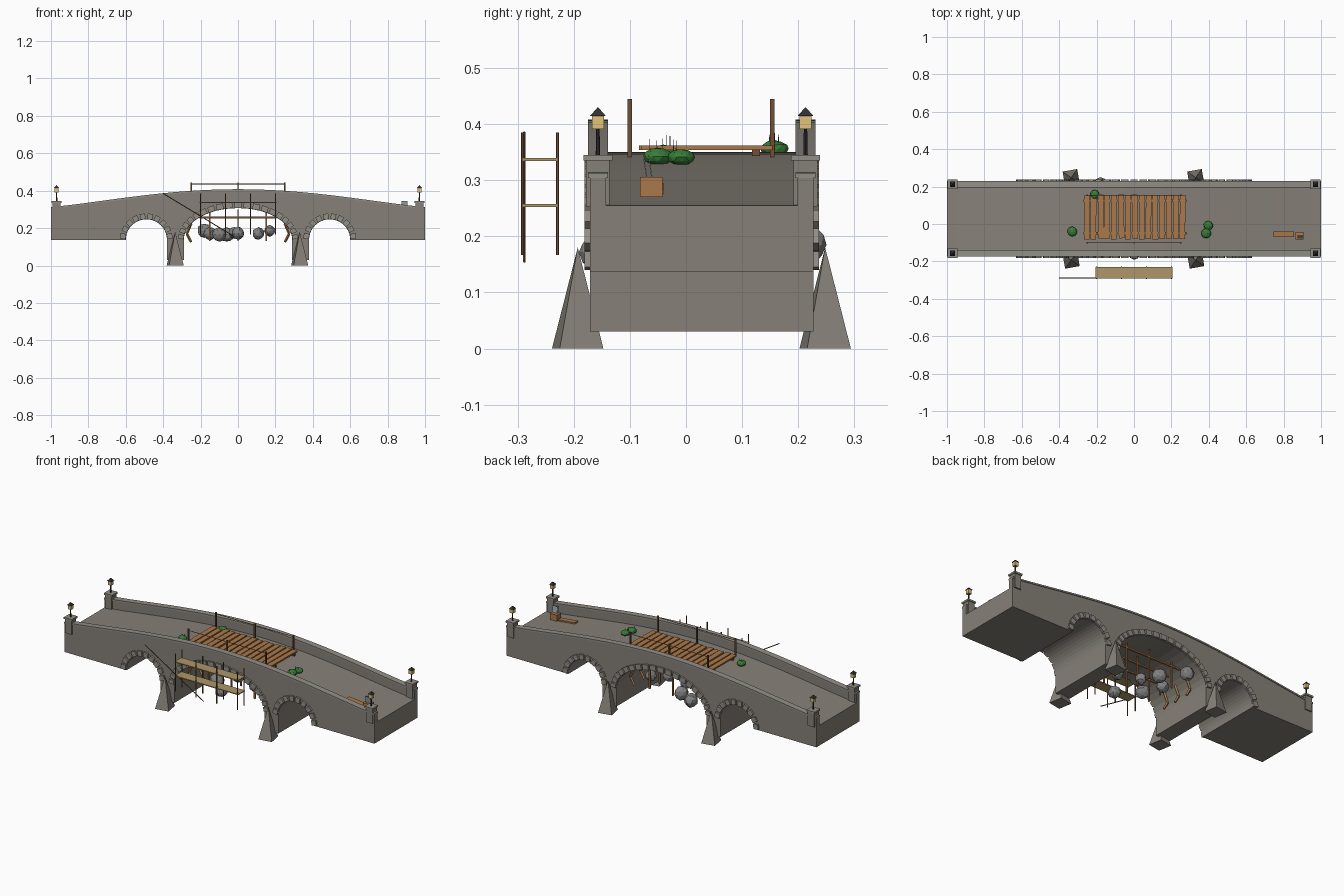
import bpy, bmesh, math, random
from mathutils import Vector, Matrix

if "Cube" in bpy.data.objects:
    bpy.data.objects.remove(bpy.data.objects["Cube"])

random.seed(4)
CY = 0.028            # bridge centre line
HW = 0.199            # half width of the bridge


def mat(name, c):
    m = bpy.data.materials.new(name)
    m.diffuse_color = (*c, 1)
    m.use_nodes = True
    m.node_tree.nodes["Principled BSDF"].inputs["Base Color"].default_value = m.diffuse_color
    return m


STONE = mat("stone", (0.24, 0.22, 0.19))
TRIM = mat("trim_stone", (0.29, 0.27, 0.24))
DARK = mat("dark_stone", (0.15, 0.145, 0.14))
ROCK = mat("rubble", (0.22, 0.22, 0.22))
WOOD = mat("wood", (0.40, 0.19, 0.07))
POST = mat("dark_wood", (0.16, 0.08, 0.035))
TAN = mat("pale_wood", (0.42, 0.31, 0.14))
GREEN = mat("leaf", (0.04, 0.2, 0.04))
IRON = mat("iron", (0.03, 0.03, 0.035))
STEEL = mat("steel", (0.3, 0.38, 0.42))
GLOW = mat("lamp_glass", (0.75, 0.55, 0.2))


def finish(bm, name, m):
    bmesh.ops.recalc_face_normals(bm, faces=bm.faces)
    me = bpy.data.meshes.new(name)
    bm.to_mesh(me)
    bm.free()
    o = bpy.data.objects.new(name, me)
    me.materials.append(m)
    bpy.context.collection.objects.link(o)
    return o


def box(name, c, s, m, rot=None):
    bm = bmesh.new()
    M = Matrix.Translation(c) @ (rot or Matrix()) @ Matrix.Diagonal((*s, 1))
    bmesh.ops.create_cube(bm, size=1, matrix=M)
    return finish(bm, name, m)


def cone(name, c, r1, r2, h, n, m, rot=None):
    bm = bmesh.new()
    M = Matrix.Translation(c) @ (rot or Matrix())
    bmesh.ops.create_cone(bm, cap_ends=True, segments=n, radius1=r1, radius2=r2, depth=h, matrix=M)
    return finish(bm, name, m)


def rod(name, a, b, r, m, n=6):
    a, b = Vector(a), Vector(b)
    q = (b - a).to_track_quat('Z', 'Y').to_matrix().to_4x4()
    return cone(name, (a + b) / 2, r, r, (b - a).length, n, m, q)


def blob(name, c, r, m, sub=2, flat=1.0, jitter=0.0):
    bm = bmesh.new()
    bmesh.ops.create_icosphere(bm, subdivisions=sub, radius=r)
    for v in bm.verts:
        v.co *= 1 + random.uniform(-jitter, jitter)
        v.co.z *= flat
        v.co += Vector(c)
    return finish(bm, name, m)


def prism(name, pts, y0, y1, m):
    """Extrude an x-z outline from y0 to y1."""
    bm = bmesh.new()
    f = bm.faces.new([bm.verts.new((x, y0, z)) for x, z in pts])
    g = bmesh.ops.extrude_face_region(bm, geom=[f])
    bmesh.ops.translate(bm, vec=(0, y1 - y0, 0),
                        verts=[e for e in g["geom"] if isinstance(e, bmesh.types.BMVert)])
    return finish(bm, name, m)


def deck_z(x):
    return 0.255 + 0.095 * max(0, math.cos(math.pi * x / 2)) ** 1.2


XS = [-1 + i / 20 for i in range(41)]
ARCHES = [(-0.49, 0.11, 0.11, 10), (0, 0.29, 0.17, 19), (0.49, 0.11, 0.11, 10)]

# bridge body: arched underside with two piers
under = [(-1, 0.137)]
for cx, a, b, n in ARCHES:
    if cx > -0.4:
        under.append((cx - a, 0.03))
    for i in range(21):
        t = math.pi * (1 - i / 20)
        under.append((cx + a * math.cos(t), 0.137 + b * math.sin(t)))
    if cx < 0.4:
        under.append((cx + a, 0.03))
under.append((1, 0.137))
prism("bridge_body", under + [(x, deck_z(x)) for x in reversed(XS)], CY - HW, CY + HW, STONE)

# arch stones on both faces
for cx, a, b, n in ARCHES:
    for i in range(n):
        t = math.pi * (i + 0.5) / n
        p = Vector((cx + a * math.cos(t), 0, 0.137 + b * math.sin(t)))
        nrm = Vector((math.cos(t) / a, 0, math.sin(t) / b)).normalized()
        p += nrm * 0.016
        rot = Matrix.Rotation(math.atan2(nrm.x, nrm.z), 4, 'Y')
        step = math.pi / n * math.hypot(a * math.sin(t), b * math.cos(t))
        for s in (-1, 1):
            box("arch_stone", (p.x, CY + s * HW, p.z), (step * 0.82, 0.02, 0.03), TRIM, rot)

# parapets, copings, end pillars and lanterns
for s in (-1, 1):
    y = CY + s * 0.185
    for name, z0, z1, w, m in (("parapet", -0.01, 0.049, 0.014, STONE),
                               ("coping", 0.049, 0.058, 0.018, TRIM)):
        prism(name, [(x, deck_z(x) + z0) for x in XS] +
              [(x, deck_z(x) + z1) for x in reversed(XS)], y - w, y + w, m)
    for x in (-0.97, 0.97):
        box("pillar", (x, y, 0.295), (0.042, 0.042, 0.084), STONE)
        box("pillar_cap", (x, y, 0.340), (0.052, 0.052, 0.010), TRIM)
        cone("lantern_post", (x, y, 0.368), 0.004, 0.003, 0.046, 8, IRON)
        box("lantern_body", (x, y, 0.403), (0.021, 0.021, 0.024), GLOW)
        cone("lantern_roof", (x, y, 0.4225), 0.020, 0, 0.016, 4, IRON,
             Matrix.Rotation(math.pi / 4, 4, 'Z'))

# cutwaters: twisted pyramids against the piers
for x in (-0.336, 0.33):
    for y in (-0.193, 0.248):
        cone("cutwater", (x, y, 0.09), 0.056, 0, 0.18, 4, STONE,
             Matrix.Rotation(math.radians(55 if y > 0 or y < 0 else 0), 4, 'Z'))

# timber patch over the damaged crown
for i in range(15):
    x = -0.252 + i * 0.0365
    box("plank", (x + random.uniform(-.002, .002), 0.038 + random.uniform(-.005, .005), 0.358),
        (0.030, 0.235, 0.008), WOOD, Matrix.Rotation(random.uniform(-.02, .02), 4, 'Z'))
for y in (-0.05, 0.125):
    box("runner", (0.005, y, 0.349), (0.55, 0.014, 0.012), POST)

# safety railing beside the patch
for y in (-0.1, 0.154):
    for x in (-0.25, 0, 0.25):
        box("railing_post", (x, y, 0.39), (0.008, 0.008, 0.11), POST)
    rod("railing_rope", (-0.25, y, 0.436), (0.25, y, 0.436), 0.0018, POST)

# scaffold in front of the main arch
for x in (-0.2, -0.067, 0.067, 0.2):
    for y in (-0.291, -0.229):
        rod("scaffold_pole", (x, y, 0.167), (x, y, 0.385), 0.003, POST)
for z in (0.255, 0.337):
    box("scaffold_deck", (0, -0.26, z), (0.41, 0.062, 0.005), TAN)
rod("scaffold_brace", (-0.4, -0.288, 0.385), (-0.02, -0.288, 0.155), 0.0025, POST)

# timber centring under the main arch
for y in (-0.06, 0.028, 0.12):
    for s in (-1, 1):
        rod("centring_leg", (s * 0.25, y, 0.125), (s * 0.274, y, 0.17), 0.007, WOOD, 4)
        rod("centring_rib", (s * 0.274, y, 0.17), (s * 0.25, y, 0.225), 0.007, WOOD, 4)
    box("centring_tie", (0, y, 0.258), (0.43, 0.010, 0.008), WOOD)
    for x in (-0.15, 0, 0.15):
        box("centring_post", (x, y, 0.215), (0.008, 0.008, 0.17), WOOD)

# fallen rubble
for x, y, z, r in ((-.18, .21, .185, .038), (-.15, .05, .17, .034), (-.10, -.05, .165, .038),
                   (-.06, .13, .165, .038), (0, -.155, .172, .034), (-.02, .03, .175, .03),
                   (.11, 0, .172, .032), (.17, .08, .185, .03)):
    blob("rubble_stone", (x, y, z), r, ROCK, 2, 1.0, 0.08)

# shrubs and grass blades
for x, y, r in ((-.33, -.04, .026), (.385, -.05, .027), (.397, -.008, .025), (-.21, .158, .025)):
    z = deck_z(x) + 0.012
    blob("shrub", (x, y, z), r, GREEN, 2, 0.6, 0.05)
    for k in range(3):
        gx, gy = x + random.uniform(-.015, .015), y + random.uniform(-.015, .015)
        cone("grass_blade", (gx, gy, z + 0.015), 0.0015, 0, 0.04, 4, GREEN)

# tool crate, spare plank and leaning tools
z = deck_z(0.88)
box("tool_crate", (0.885, -0.062, z + 0.02), (0.045, 0.04, 0.036), WOOD)
box("spare_plank", (0.80, -0.055, deck_z(0.80) + 0.007), (0.11, 0.03, 0.008), WOOD,
    Matrix.Rotation(0.10, 4, 'Y'))
for y in (-0.073, -0.064):
    box("tool_blade", (0.89, y, 0.325), (0.032, 0.002, 0.038), STEEL,
        Matrix.Rotation(0.15, 4, 'X'))
